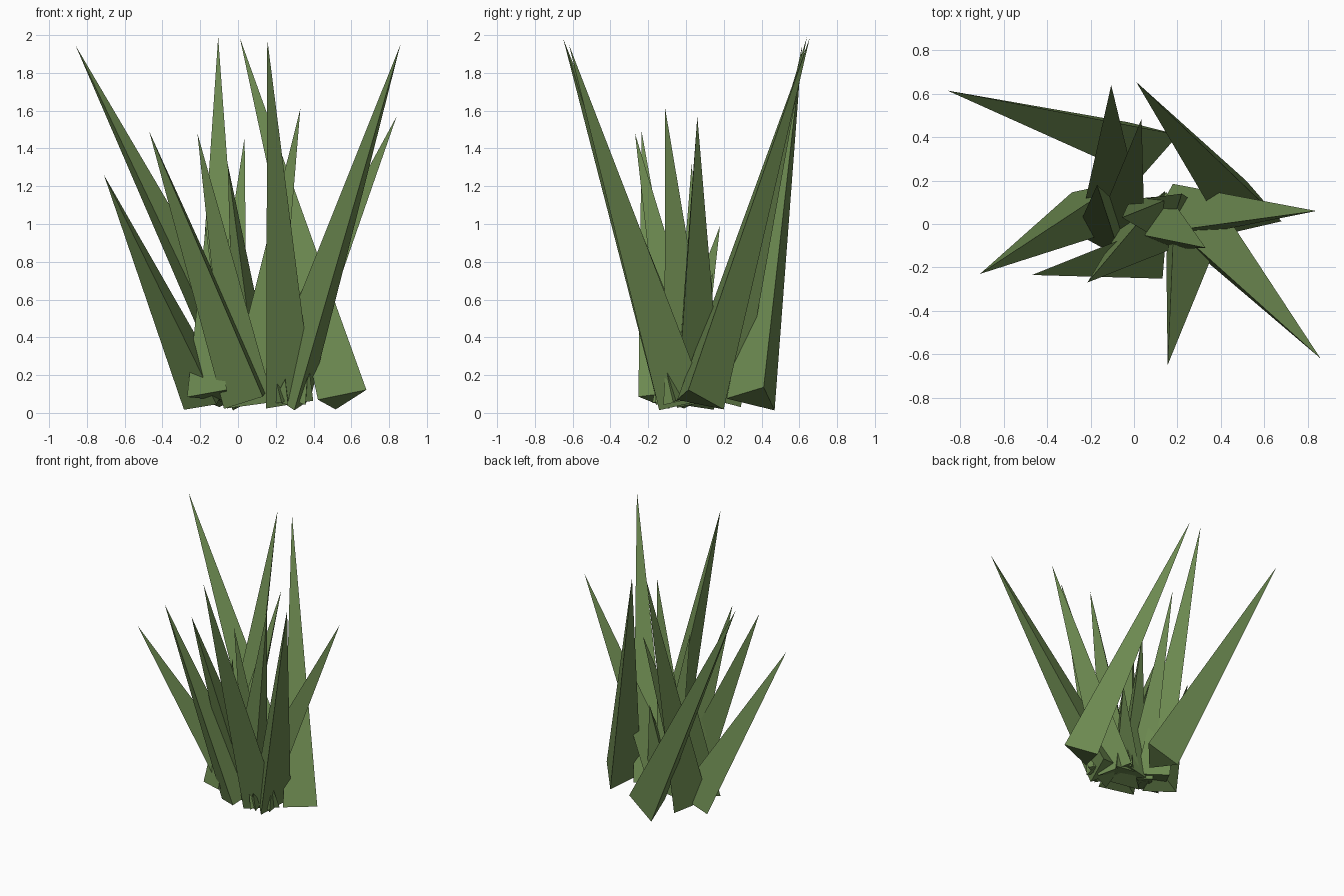
import bpy
import bmesh
from math import radians
from mathutils import Vector, Matrix

default_cube = bpy.data.objects.get("Cube")
if default_cube:
    bpy.data.objects.remove(default_cube, do_unlink=True)

# Single flat leaf colour
leaf_green = bpy.data.materials.new("leaf_green")
leaf_green.use_nodes = True
leaf_colour = (0.15, 0.25, 0.08, 1)
leaf_green.diffuse_color = leaf_colour
leaf_green.node_tree.nodes["Principled BSDF"].inputs["Base Color"].default_value = leaf_colour


def add_blade(name, tip, root, heading, radius=0.155):
    """Three-sided spike from root to tip, with one base corner facing the heading."""
    tip, root = Vector(tip), Vector(root)
    axis = (tip - root).normalized()
    corner = Matrix.Rotation(radians(heading), 3, "Z") @ Vector((1, 0, 0))
    corner = (corner - axis * corner.dot(axis)).normalized()
    bm = bmesh.new()
    base = [bm.verts.new(root + radius * (Matrix.Rotation(radians(turn), 3, axis) @ corner))
            for turn in (0, 120, 240)]
    peak = bm.verts.new(tip)
    bm.faces.new(reversed(base))
    for i in range(3):
        bm.faces.new((base[i], base[(i + 1) % 3], peak))
    bmesh.ops.recalc_face_normals(bm, faces=bm.faces)
    mesh = bpy.data.meshes.new(name)
    bm.to_mesh(mesh)
    bm.free()
    mesh.materials.append(leaf_green)
    blade = bpy.data.objects.new(name, mesh)
    bpy.context.collection.objects.link(blade)


# Long outer blades
add_blade("back_right_long_blade", tip=(-0.86, 0.615, 1.945), root=(0.07, 0.365, 0.075), heading=13)
add_blade("back_long_blade", tip=(-0.105, 0.64, 1.99), root=(-0.1, 0.14, 0.07), heading=90)
add_blade("back_left_long_blade", tip=(0.01, 0.655, 1.985), root=(0.54, 0.055, 0.07), heading=103)
add_blade("front_left_long_blade", tip=(0.86, -0.62, 1.95), root=(0.27, 0, 0.07), heading=-74)
add_blade("front_long_blade", tip=(0.155, -0.65, 1.98), root=(0.245, -0.03, 0.065), heading=110)

# Medium blades
add_blade("left_medium_blade", tip=(0.84, 0.06, 1.57), root=(0.18, 0.03, 0.08), heading=90)
add_blade("right_medium_blade", tip=(-0.71, -0.23, 1.26), root=(-0.155, 0.1, 0.065), heading=168, radius=0.147)
add_blade("front_right_outer_blade", tip=(-0.47, -0.235, 1.49), root=(0.07, -0.11, 0.075), heading=-65)
add_blade("front_right_inner_blade", tip=(-0.215, -0.27, 1.48), root=(0.09, 0.01, 0.06), heading=190)
add_blade("left_inner_blade", tip=(0.33, -0.11, 1.61), root=(0.1, 0, 0.08), heading=72)
add_blade("back_inner_blade", tip=(0.035, 0.485, 1.46), root=(-0.06, 0.03, 0.08), heading=-35, radius=0.13)
add_blade("centre_blade", tip=(-0.055, 0.03, 1.32), root=(0.1, 0.06, 0.07), heading=35, radius=0.13)

# Short blades and sprouts
add_blade("right_short_blade", tip=(-0.17, 0.18, 0.99), root=(-0.13, -0.04, 0.09), heading=180, radius=0.14)
add_blade("left_short_blade", tip=(0.22, 0.14, 0.74), root=(0.15, 0.05, 0.07), heading=30, radius=0.13)
add_blade("front_sprout", tip=(0.2, -0.15, 0.18), root=(0.23, -0.13, 0.06), heading=-90, radius=0.05)
add_blade("front_middle_sprout", tip=(0.25, -0.17, 0.18), root=(0.24, -0.12, 0.06), heading=-60, radius=0.05)
add_blade("front_left_sprout", tip=(0.37, -0.11, 0.23), root=(0.33, -0.07, 0.06), heading=-60, radius=0.06)
